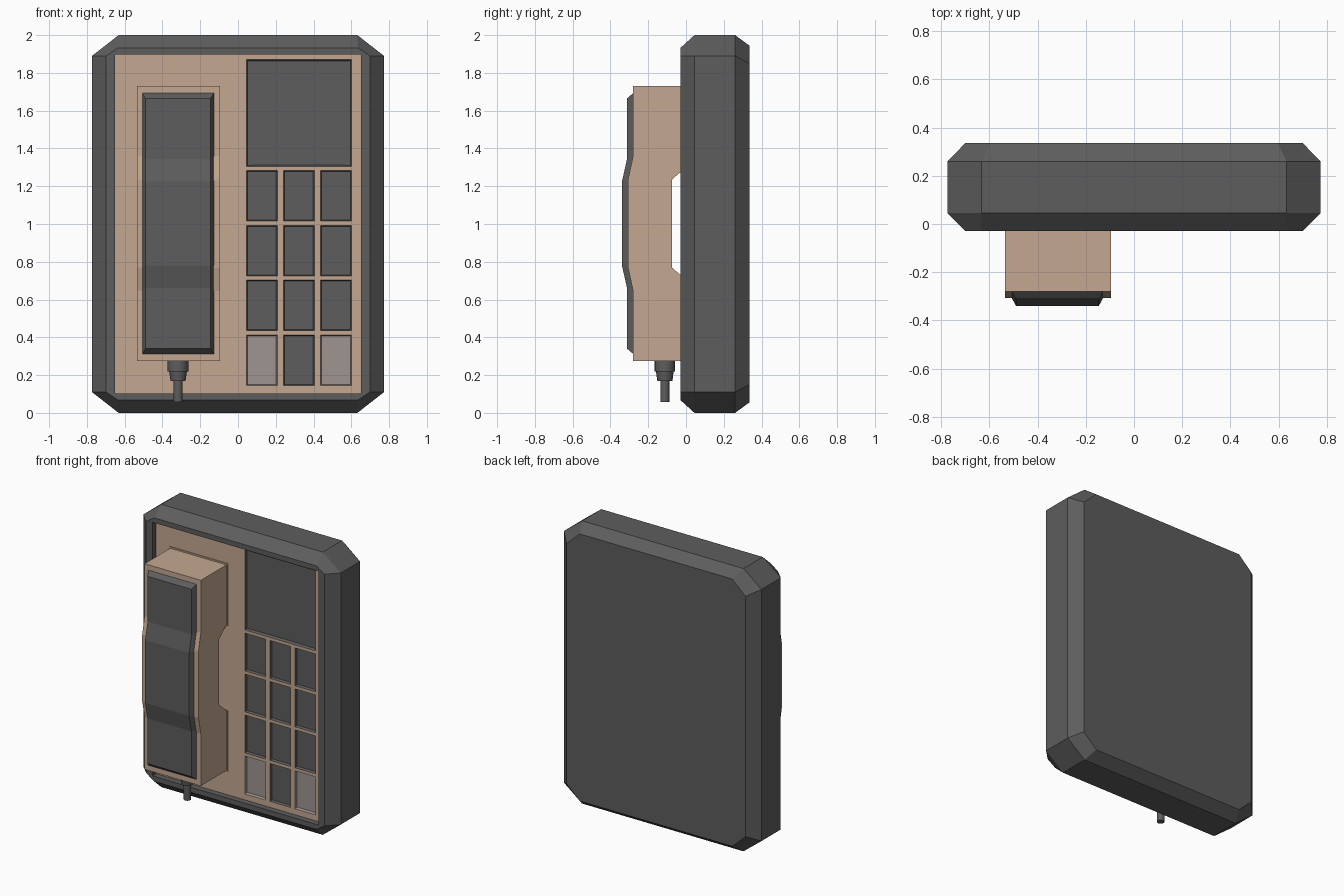
import bpy, bmesh

cube = bpy.data.objects.get("Cube")
if cube:
    bpy.data.objects.remove(cube)


def material(name, rgb):
    m = bpy.data.materials.new(name)
    m.use_nodes = True
    m.diffuse_color = (*rgb, 1)
    m.node_tree.nodes["Principled BSDF"].inputs["Base Color"].default_value = (*rgb, 1)
    return m


DARK = material("dark grey", (0.11, 0.11, 0.11))
BEIGE = material("beige", (0.55, 0.39, 0.28))
PALE = material("pale key grey", (0.34, 0.30, 0.28))


def finish(name, bm, *mats):
    bmesh.ops.remove_doubles(bm, verts=bm.verts, dist=0.0001)
    mesh = bpy.data.meshes.new(name)
    bm.to_mesh(mesh)
    bm.free()
    obj = bpy.data.objects.new(name, mesh)
    bpy.context.collection.objects.link(obj)
    for m in mats:
        mesh.materials.append(m)
    return obj


def loft(name, rings, mat, caps=(True, True)):
    """Bridge matching rings of points and close the chosen ends."""
    bm = bmesh.new()
    loops = [[bm.verts.new(p) for p in ring] for ring in rings]
    n = len(loops[0])
    for a, b in zip(loops, loops[1:]):
        for i in range(n):
            j = (i + 1) % n
            bm.faces.new((a[i], a[j], b[j], b[i]))
    if caps[0]:
        bm.faces.new(loops[0][::-1])
    if caps[1]:
        bm.faces.new(loops[-1])
    bmesh.ops.recalc_face_normals(bm, faces=bm.faces)
    return finish(name, bm, mat)


def octagon(y, hx, hz, cx, cz):
    """Rectangle with cut corners, facing along y; cx, cz are the cut starts."""
    quarter = [(hx, cz), (cx, hz)]
    pts = quarter + [(-x, z) for x, z in quarter[::-1]]
    pts += [(-x, -z) for x, z in pts]
    return [(x, y, 1 + z) for x, z in pts]


def box(name, x0, x1, y0, y1, z0, z1, mat):
    rings = [[(x0, y, z0), (x1, y, z0), (x1, y, z1), (x0, y, z1)] for y in (y0, y1)]
    return loft(name, rings, mat)


# Housing: chamfered octagonal shell with a recessed front opening
PANEL_Y = 0.012
loft("housing", [
    octagon(PANEL_Y + 0.03, 0.65, 0.897, 0.647, 0.894),
    octagon(-0.03, 0.65, 0.897, 0.647, 0.894),
    octagon(-0.03, 0.698, 0.932, 0.635, 0.89),
    octagon(0.045, 0.773, 1.0, 0.632, 0.89),
    octagon(0.26, 0.773, 1.0, 0.632, 0.89),
    octagon(0.335, 0.70, 0.945, 0.597, 0.85),
], DARK, caps=(False, True))

# Face panel: grid of cells; screen and key cells are sunk
key_x = [(0.045 + 0.196 * i, 0.208 + 0.196 * i) for i in range(3)]
key_z = [(0.145 + 0.29 * j, 0.413 + 0.29 * j) for j in range(4)]
screen_z = (1.305, 1.87)
xs = [-0.655] + [x for pair in key_x for x in pair] + [0.655]
zs = [0.1] + [z for pair in key_z for z in pair] + [*screen_z, 1.9]
bm = bmesh.new()
grid = [[bm.verts.new((x, PANEL_Y, z)) for x in xs] for z in zs]
keys, pale, screen = [], [], []
for r in range(len(zs) - 1):
    for c in range(len(xs) - 1):
        f = bm.faces.new((grid[r][c], grid[r][c + 1], grid[r + 1][c + 1], grid[r + 1][c]))
        if r == 9 and 1 <= c <= 5:
            screen.append(f)
        elif r < 9 and r % 2 and c % 2:
            (pale if r == 1 and c != 3 else keys).append(f)
screen = bmesh.ops.dissolve_faces(bm, faces=screen)["region"]
for group, index in ((keys + screen, 1), (pale, 2)):
    sunk = bmesh.ops.inset_individual(bm, faces=group, thickness=0.008, depth=-0.018)
    for f in group + sunk["faces"]:
        f.material_index = index
finish("face_panel", bm, BEIGE, DARK, PALE)

# Cradle plates behind both ends of the handset
for name, z0, z1 in (("upper_cradle", 1.30, 1.74), ("lower_cradle", 0.27, 0.70)):
    box(name, -0.543, -0.087, PANEL_Y - 0.006, PANEL_Y + 0.002, z0, z1, BEIGE)

# Handset: side profile with a grip notch at the back and a bowed front
half = [(0.006, 0.275), (0.006, 0.70), (-0.075, 0.77)]
bow = [(-0.28, 0.275), (-0.28, 0.645), (-0.307, 0.77)]
side = half + [(y, 2.005 - z) for y, z in half[::-1]]
side += [(y, 2.005 - z) for y, z in bow] + bow[::-1]
loft("handset", [[(x, y, z) for y, z in side] for x in (-0.535, -0.095)], BEIGE)

# Handset cover: tapered plate following the bowed front
CX = -0.3175
ridge = [(0.34, -0.312), (0.66, -0.312), (0.78, -0.339)]
ridge += [(2.005 - z, y) for z, y in ridge[::-1]]
foot = [(0.308, -0.275)] + [(z, y + 0.037) for z, y in ridge[1:-1]] + [(1.697, -0.275)]
sections = []
for (zb, yb), (zf, yf) in zip(foot, ridge):
    sections.append([(CX - 0.192, yb, zb), (CX - 0.172, yf, zf),
                     (CX + 0.172, yf, zf), (CX + 0.192, yb, zb)])
loft("handset_cover", sections, DARK)

# Cord stub: stepped strain relief and cable
for name, r1, r2, z0, z1 in (("cord_collar", 0.055, 0.055, 0.22, 0.28),
                             ("cord_sleeve", 0.040, 0.047, 0.17, 0.22),
                             ("cord", 0.024, 0.024, 0.058, 0.17)):
    bpy.ops.mesh.primitive_cone_add(vertices=16, radius1=r1, radius2=r2, depth=z1 - z0,
                                    location=(CX, -0.112, (z0 + z1) / 2))
    obj = bpy.context.object
    obj.name = name
    obj.data.materials.append(DARK)
    bpy.ops.object.shade_smooth_by_angle()
